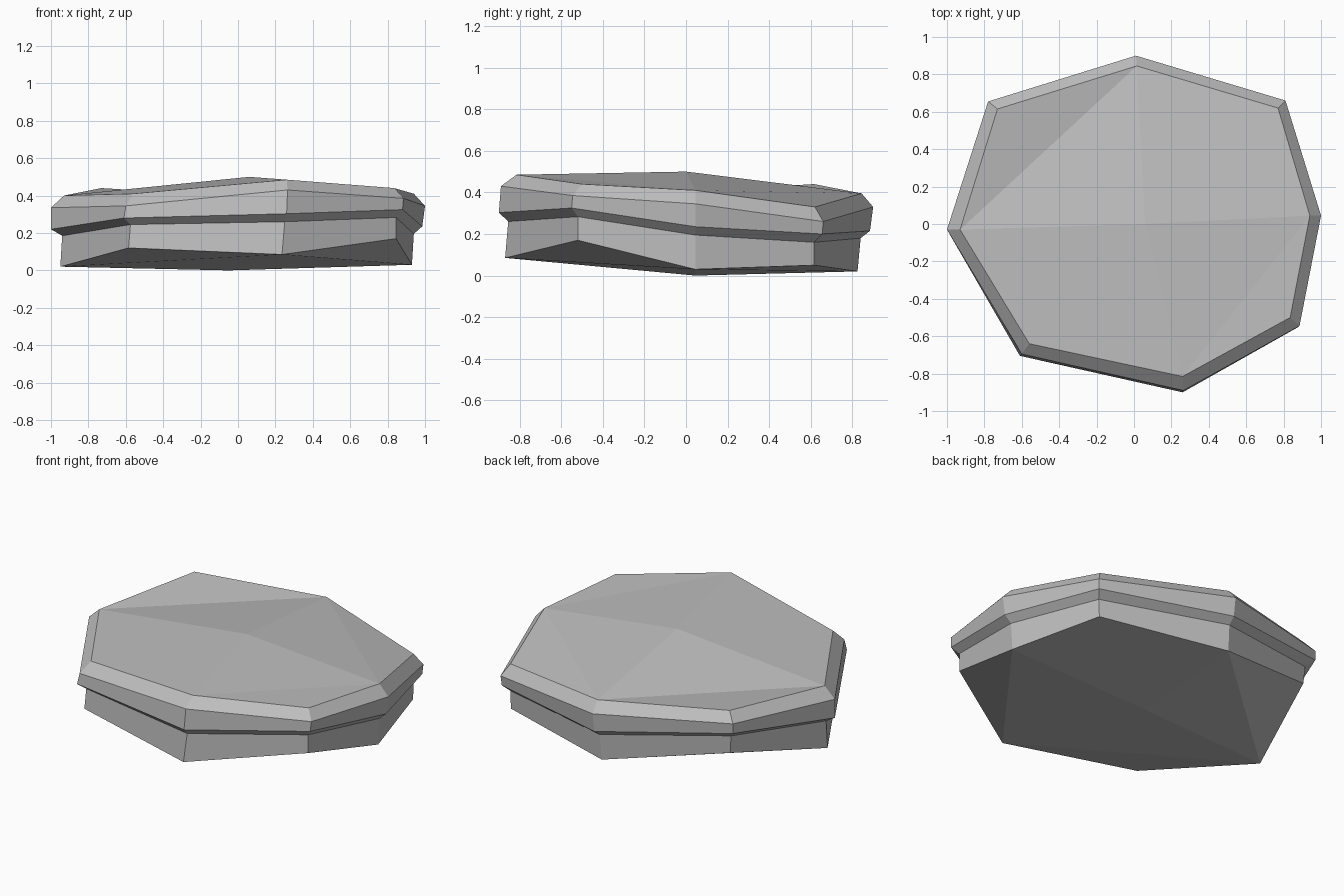
import bpy, bmesh

# Eight corners of the slab; each climbs through five levels:
# underside, below lip, lip bottom, lip top, top edge
corners = [
    [(-.95, -.03, .02), (-.94, -.03, .185), (-1, -.03, .22), (-1, -.03, .335), (-.93, -.03, .40)],
    [(-.585, -.67, .12), (-.575, -.665, .245), (-.61, -.705, .28), (-.60, -.695, .345), (-.56, -.64, .41)],
    [(.235, -.87, .085), (.25, -.855, .26), (.26, -.90, .303), (.265, -.89, .43), (.26, -.815, .485)],
    [(.845, -.52, .17), (.845, -.52, .283), (.88, -.55, .325), (.885, -.545, .385), (.835, -.50, .44)],
    [(.93, .045, .03), (.94, .045, .195), (.985, .045, .235), (1, .045, .345), (.94, .045, .41)],
    [(.77, .615, .05), (.775, .615, .16), (.805, .655, .20), (.81, .66, .26), (.77, .62, .33)],
    [(0, .825, .02), (.005, .84, .18), (.01, .885, .215), (.01, .90, .33), (.015, .845, .395)],
    [(-.73, .61, .175), (-.74, .615, .285), (-.78, .655, .325), (-.78, .655, .385), (-.73, .615, .44)],
]

bm = bmesh.new()
cols = [[bm.verts.new(p) for p in c] for c in corners]
n = len(cols)

# Side bands
for i in range(n):
    a, b = cols[i], cols[(i + 1) % n]
    for k in range(4):
        bm.faces.new((a[k], b[k], b[k + 1], a[k + 1]))

# Top and underside: four facets around a middle point, each folded corner to corner
for level, middle in ((0, (-.05, .045, 0)), (4, (.06, 0, .5))):
    m = bm.verts.new(middle)
    for i in range(0, n, 2):
        a, b, c = (cols[(i + j) % n][level] for j in range(3))
        bm.faces.new((a, b, c))
        bm.faces.new((a, c, m))

bmesh.ops.recalc_face_normals(bm, faces=bm.faces)
mesh = bpy.data.meshes.new("stone_slab")
bm.to_mesh(mesh)
bm.free()

# Stone colour
stone = bpy.data.materials.new("stone_grey")
stone.diffuse_color = (.52, .52, .52, 1)
mesh.materials.append(stone)
slab = bpy.data.objects.new("stone_slab", mesh)
bpy.context.collection.objects.link(slab)
